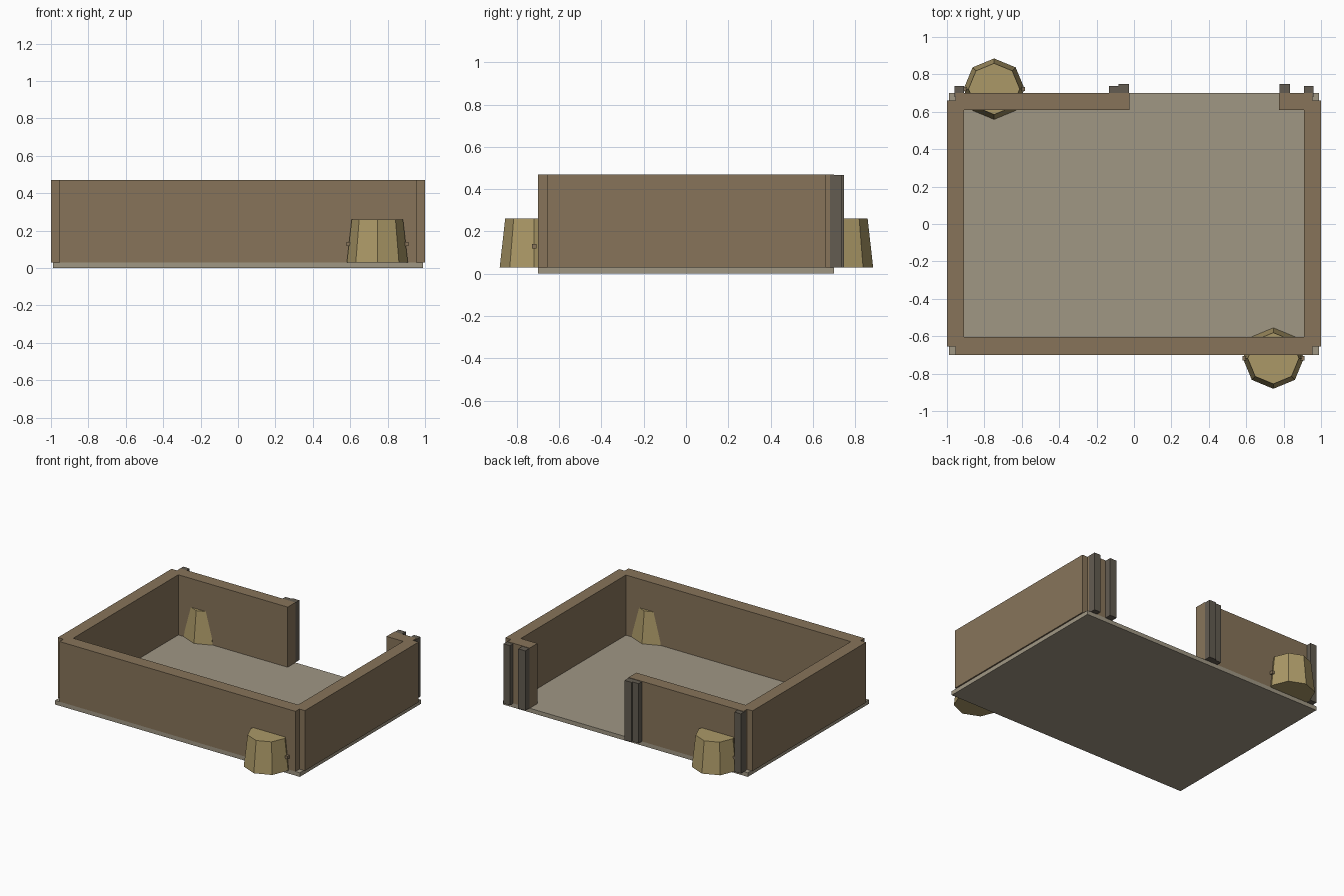
import bpy

cube = bpy.data.objects.get("Cube")
if cube:
    bpy.data.objects.remove(cube, do_unlink=True)


def material(name, rgb):
    mat = bpy.data.materials.new(name)
    mat.use_nodes = True
    mat.diffuse_color = (*rgb, 1)
    bsdf = next(n for n in mat.node_tree.nodes if n.type == "BSDF_PRINCIPLED")
    bsdf.inputs["Base Color"].default_value = (*rgb, 1)
    return mat


WALL = material("brown plaster", (0.242, 0.175, 0.102))
FLOOR = material("grey stone", (0.352, 0.309, 0.231))
TUB = material("straw yellow", (0.41, 0.318, 0.137))
POST = material("dark timber", (0.125, 0.107, 0.083))

BASE, TOP = 0.03, 0.47
POST_TOP = TOP - 0.003


def box(name, x, y, z, mat):
    """Box spanning the given (min, max) ranges."""
    spans = (x, y, z)
    bpy.ops.mesh.primitive_cube_add(size=1, location=[(a + b) / 2 for a, b in spans])
    obj = bpy.context.object
    obj.name = name
    obj.scale = [b - a for a, b in spans]
    bpy.ops.object.transform_apply(location=False, rotation=False, scale=True)
    obj.data.materials.append(mat)
    return obj


# Floor slab
box("floor", (-0.99, 0.99), (-0.70, 0.70), (0, BASE), FLOOR)

# Walls, with a notch left at each outer corner
wall_z = (BASE, TOP)
box("front_wall", (-0.955, 0.955), (-0.70, -0.605), wall_z, WALL)
box("left_wall", (0.91, 1.0), (-0.655, 0.66), wall_z, WALL)
box("right_wall", (-1.0, -0.91), (-0.655, 0.66), wall_z, WALL)
box("back_wall_long", (-0.955, -0.025), (0.61, 0.70), wall_z, WALL)
box("back_wall_short", (0.775, 0.955), (0.61, 0.70), wall_z, WALL)

# Dark timber posts on the back face: corners and doorway jambs
post_z = (BASE, POST_TOP)
box("corner_post_left", (0.908, 0.96), (0.68, 0.738), post_z, POST)
box("corner_post_right", (-0.96, -0.908), (0.68, 0.738), post_z, POST)
box("door_jamb_left", (0.777, 0.834), (0.69, 0.748), post_z, POST)
box("door_jamb_right", (-0.083, -0.027), (0.69, 0.748), post_z, POST)
box("door_jamb_trim", (-0.133, -0.083), (0.69, 0.738), post_z, POST)

# Tapered octagonal tubs set into the walls, each with two side pegs
TUB_TOP = 0.26
for side, cx, cy in (("front", 0.745, -0.718), ("back", -0.748, 0.722)):
    bpy.ops.mesh.primitive_cone_add(
        vertices=8, radius1=0.163, radius2=0.137, depth=TUB_TOP - BASE,
        location=(cx, cy, (BASE + TUB_TOP) / 2))
    tub = bpy.context.object
    tub.name = side + "_tub"
    tub.data.materials.append(TUB)
    for label, s in (("left", 1), ("right", -1)):
        px = cx + s * 0.155
        box(f"{side}_tub_{label}_peg", (px - 0.011, px + 0.011),
            (cy - 0.011, cy + 0.011), (0.118, 0.14), WALL)
